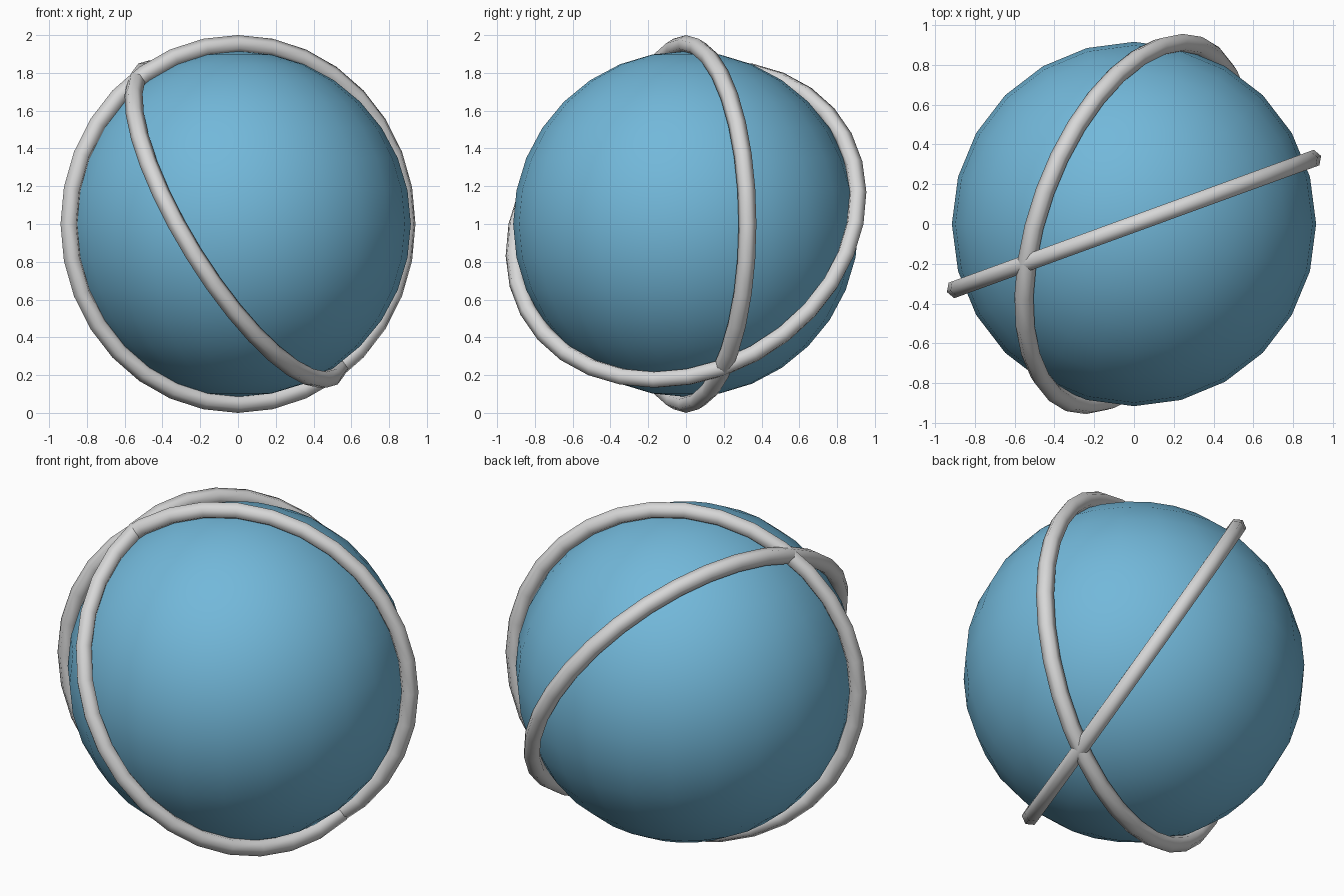
import bpy
from math import radians

if "Cube" in bpy.data.objects:
    bpy.data.objects.remove(bpy.data.objects["Cube"])


def material(name, rgb):
    m = bpy.data.materials.new(name)
    m.diffuse_color = (*rgb, 1.0)
    m.use_nodes = True
    m.node_tree.nodes["Principled BSDF"].inputs["Base Color"].default_value = m.diffuse_color
    return m


blue = material("sky_blue", (0.17, 0.48, 0.70))
grey = material("light_grey", (0.68, 0.68, 0.68))


def finish(name, mat):
    ob = bpy.context.object
    ob.name = name
    ob.data.materials.append(mat)
    bpy.ops.object.shade_smooth()


# Central ball
bpy.ops.mesh.primitive_uv_sphere_add(segments=24, ring_count=16, radius=0.915, location=(0, 0, 1))
finish("ball", blue)

# Two great-circle rings: one upright, one tilted, each turned about z
for name, tilt, turn in (("upright_ring", 90, 20), ("tilted_ring", 60, 70)):
    bpy.ops.mesh.primitive_torus_add(
        major_segments=32, minor_segments=6, major_radius=0.952, minor_radius=0.048,
        location=(0, 0, 1), rotation=(radians(tilt), 0, radians(turn)))
    finish(name, grey)
